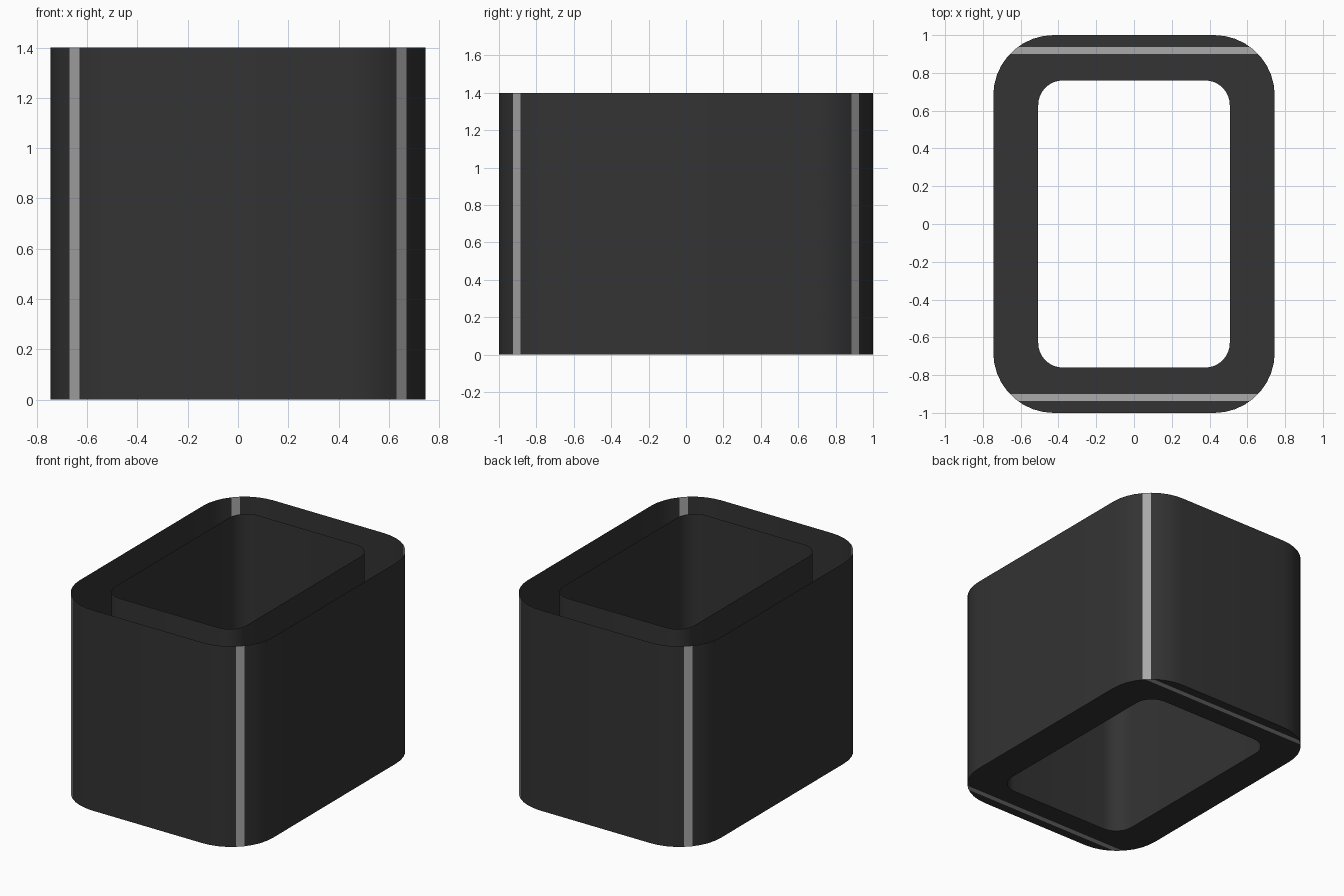
import bpy, bmesh, math

if "Cube" in bpy.data.objects:
    bpy.data.objects.remove(bpy.data.objects["Cube"])

HEIGHT = 1.4
SEGS = 9            # odd, so each corner has one middle facet for the stripe
STRIPE_Y = (0.90, 0.936)


def material(name, value):
    m = bpy.data.materials.new(name)
    m.diffuse_color = (value, value, value, 1)
    m.use_nodes = True
    m.node_tree.nodes["Principled BSDF"].inputs["Base Color"].default_value = m.diffuse_color
    return m


dark = material("charcoal", 0.033)
light = material("light_grey", 0.40)


def outline(hx, hy, r):
    """Counter-clockwise rounded rectangle."""
    pts = []
    for k, (sx, sy) in enumerate([(1, 1), (-1, 1), (-1, -1), (1, -1)]):
        for i in range(SEGS + 1):
            a = math.radians(90 * k + 90 * i / SEGS)
            pts.append((sx * (hx - r) + r * math.cos(a),
                        sy * (hy - r) + r * math.sin(a)))
    return pts


def finish(bm, name):
    me = bpy.data.meshes.new(name)
    bm.to_mesh(me)
    bm.free()
    me.materials.append(dark)
    me.materials.append(light)
    ob = bpy.data.objects.new(name, me)
    bpy.context.collection.objects.link(ob)
    return ob


def bridge(bm, loop_a, loop_b):
    n = len(loop_a)
    return [bm.faces.new((loop_a[i], loop_a[(i + 1) % n],
                          loop_b[(i + 1) % n], loop_b[i])) for i in range(n)]


def wall(name, pts, striped):
    """Thin upright sheet following an outline."""
    bm = bmesh.new()
    low = [bm.verts.new((x, y, 0)) for x, y in pts]
    high = [bm.verts.new((x, y, HEIGHT)) for x, y in pts]
    for i, f in enumerate(bridge(bm, low, high)):
        f.smooth = True
        if striped and i % (SEGS + 1) == SEGS // 2:
            f.material_index = 1
            f.smooth = False
    return finish(bm, name)


outer = outline(0.745, 1.0, 0.32)
inner = outline(0.507, 0.76, 0.13)

# Outer shell with corner stripes, and the open inner sleeve
wall("outer_wall", outer, True)
wall("inner_wall", inner, False)

# Flat bottom ring with a stripe across each short end
bm = bmesh.new()
bridge(bm, [bm.verts.new((x, y, 0)) for x, y in inner],
       [bm.verts.new((x, y, 0)) for x, y in outer])
for y in STRIPE_Y:
    for s in (-1, 1):
        bmesh.ops.bisect_plane(bm, geom=bm.verts[:] + bm.edges[:] + bm.faces[:],
                               plane_co=(0, s * y, 0), plane_no=(0, 1, 0))
for f in bm.faces:
    if STRIPE_Y[0] < abs(f.calc_center_median().y) < STRIPE_Y[1]:
        f.material_index = 1
    f.normal_update()
    if f.normal.z > 0:
        f.normal_flip()
finish(bm, "bottom_ring")
